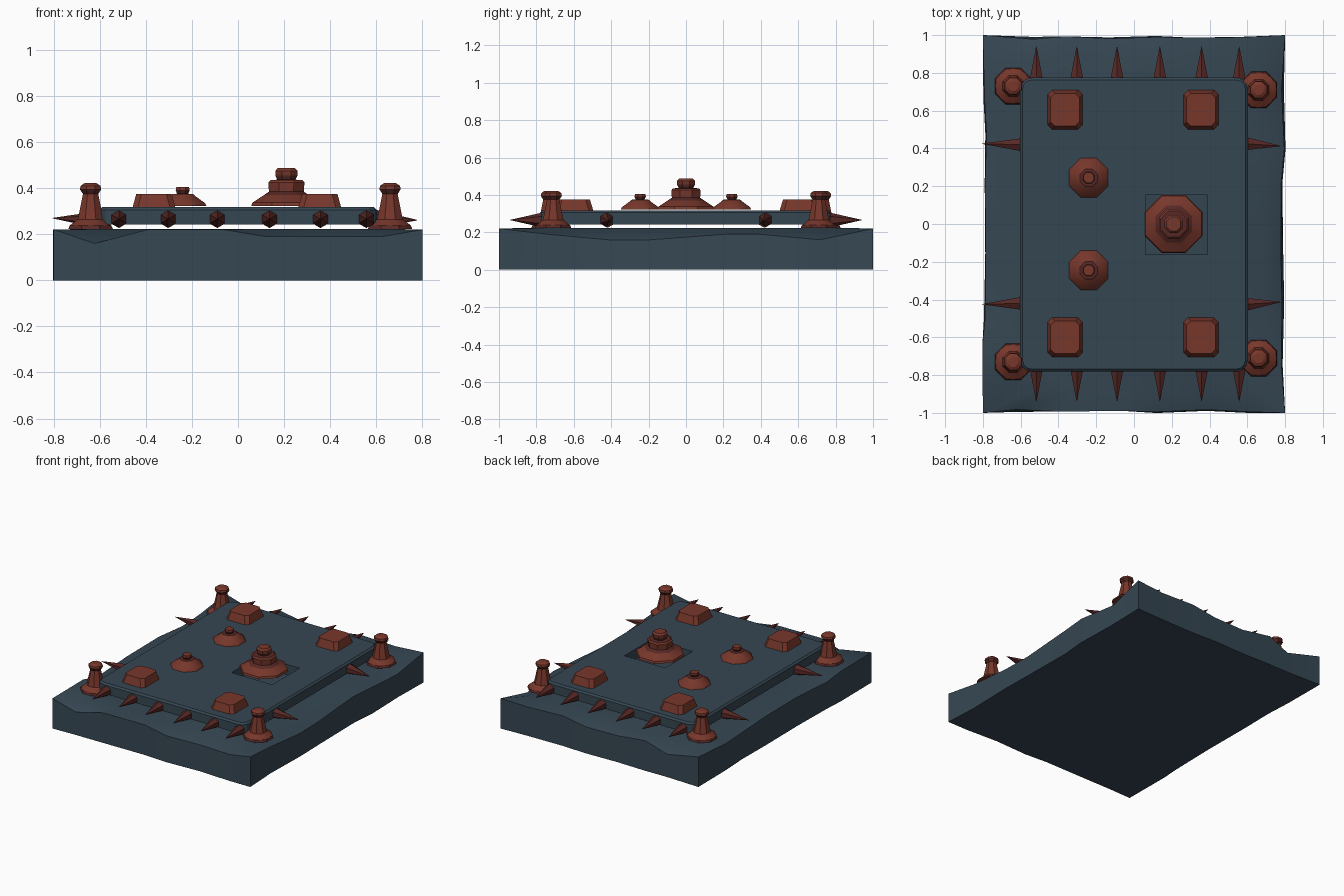
import bpy, bmesh, math, random
from mathutils import Matrix, Vector

if "Cube" in bpy.data.objects:
    bpy.data.objects.remove(bpy.data.objects["Cube"])

random.seed(4)


def mat(name, col):
    m = bpy.data.materials.new(name)
    m.diffuse_color = (*col, 1)
    m.use_nodes = True
    m.node_tree.nodes["Principled BSDF"].inputs["Base Color"].default_value = m.diffuse_color
    return m


SLATE = mat("slate", (0.036, 0.062, 0.085))
RUST = mat("rust red", (0.185, 0.038, 0.024))
DARK = mat("dark rust", (0.095, 0.021, 0.018))


def finish(name, bm, mats, angle=None):
    bmesh.ops.recalc_face_normals(bm, faces=bm.faces[:])
    me = bpy.data.meshes.new(name)
    bm.to_mesh(me)
    bm.free()
    for m in mats:
        me.materials.append(m)
    ob = bpy.data.objects.new(name, me)
    bpy.context.collection.objects.link(ob)
    if angle:
        bpy.ops.object.select_all(action='DESELECT')
        ob.select_set(True)
        bpy.context.view_layer.objects.active = ob
        bpy.ops.object.shade_smooth_by_angle(angle=math.radians(angle))
    return ob


def lathe(name, loc, profile, dark=(), n=8, angle=30):
    """Turned stud; dark lists the profile bands in the darker colour."""
    bm = bmesh.new()
    rings = []
    for r, z in profile:
        rings.append([bm.verts.new((loc[0] + r * math.cos((i + .5) * math.tau / n),
                                    loc[1] + r * math.sin((i + .5) * math.tau / n), z))
                      for i in range(n)])
    for k in range(len(rings) - 1):
        a, b = rings[k], rings[k + 1]
        for i in range(n):
            j = (i + 1) % n
            f = bm.faces.new((a[i], a[j], b[j], b[i]))
            f.material_index = 1 if k in dark else 0
    bm.faces.new(rings[0][::-1])
    bm.faces.new(rings[-1])
    return finish(name, bm, [RUST, DARK], angle)


# rough stone slab: outline with small chips, chipped rim and flat top
bm = bmesh.new()
corners = [(-.8, -1), (.8, -1), (.8, 1), (-.8, 1)]
low, rim, inner = [], [], []
for s in range(4):
    a, b = Vector(corners[s]), Vector(corners[(s + 1) % 4])
    d = (b - a).normalized()
    out = Vector((d.y, -d.x))
    n = 7
    for i in range(n):
        corner = i == 0
        t = i / n + (0 if corner else random.uniform(-.04, .04))
        p = a.lerp(b, t)
        chip = 0 if corner else random.choice((0, .01, .03, .06))
        q = p + out * random.uniform(-.015, .005) * (not corner)
        low.append(bm.verts.new((q.x, q.y, 0)))
        q = q - out * chip * .2
        rim.append(bm.verts.new((q.x, q.y, .22 - chip)))
        inner.append(bm.verts.new((p.x * .84, p.y * .88, .223)))
N = len(low)
for i in range(N):
    j = (i + 1) % N
    bm.faces.new((low[i], low[j], rim[j], rim[i]))
    bm.faces.new((rim[i], rim[j], inner[j], inner[i]))
bm.faces.new(low[::-1])
bm.faces.new(inner)
finish("stone_slab", bm, [SLATE], 40)

# raised cover plate with rounded corners and a square opening
bm = bmesh.new()
bmesh.ops.create_cube(bm, size=1, matrix=Matrix.Translation((0, -.003, .28)) @
                      Matrix.Diagonal((1.205, 1.555, .076, 1)))
upright = [e for e in bm.edges if abs(e.verts[0].co.z - e.verts[1].co.z) > .01]
bmesh.ops.bevel(bm, geom=upright, offset=.06, segments=3, profile=.5, affect='EDGES')
rimedges = [e for e in bm.edges if all(v.co.z > .3 for v in e.verts)]
bmesh.ops.bevel(bm, geom=rimedges, offset=.012, segments=1, affect='EDGES')
plate = finish("cover_plate", bm, [SLATE])
bm = bmesh.new()
bmesh.ops.create_cube(bm, size=1, matrix=Matrix.Translation((.225, -.003, .28)) @
                      Matrix.Diagonal((.33, .315, .3, 1)))
cutter = finish("opening_cutter", bm, [SLATE])
cutter.hide_render = True
cutter.hide_viewport = True
cut = plate.modifiers.new("opening", 'BOOLEAN')
cut.object = cutter
cut.solver = 'EXACT'

# corner posts
post = [(.105, .222), (.098, .238), (.06, .265), (.052, .30), (.036, .375),
        (.05, .395), (.047, .41), (.028, .422)]
for i, (x, y) in enumerate([(-.64, .73), (.66, .71), (.66, -.71), (-.64, -.73)]):
    lathe(f"corner_post_{i}", (x, y), post, dark=(0, 4))

# square studs
for i, (x, y) in enumerate([(-.365, .605), (.355, .605), (.355, -.6), (-.365, -.6)]):
    bm = bmesh.new()
    bmesh.ops.create_cube(bm, size=1, matrix=Matrix.Translation((x, y, .346)) @
                          Matrix.Diagonal((.185, .208, .058, 1)))
    for v in bm.verts:
        if v.co.z > .35:
            v.co.x += (x - v.co.x) * .17
            v.co.y += (y - v.co.y) * .17
    up = [e for e in bm.edges if abs(e.verts[0].co.z - e.verts[1].co.z) > .01]
    bmesh.ops.bevel(bm, geom=up, offset=.022, segments=1, affect='EDGES')
    finish(f"square_stud_{i}", bm, [RUST], 30)

# small round studs
small = [(.112, .322), (.105, .335), (.06, .365), (.05, .374), (.026, .376),
         (.033, .39), (.03, .405)]
for i, y in enumerate((.245, -.245)):
    lathe(f"round_stud_{i}", (-.24, y), small, dark=(3, 4))

# large central boss
lathe("central_boss", (.21, 0),
      [(.165, .322), (.16, .337), (.105, .37), (.082, .385), (.085, .425), (.075, .435),
       (.042, .437), (.052, .455), (.052, .475), (.04, .488)], dark=(2, 5, 6))


# horizontal spikes around the plate
def spike(name, base, tip, r=.039):
    a, b = Vector(base), Vector(tip)
    d = b - a
    bm = bmesh.new()
    bmesh.ops.create_cone(bm, cap_ends=True, segments=6, radius1=r, radius2=.001, depth=d.length,
                          matrix=Matrix.Translation((a + b) / 2) @
                          d.to_track_quat('Z', 'Y').to_matrix().to_4x4())
    finish(name, bm, [DARK], 30)


for s, side in ((-1, "front"), (1, "back")):
    for i, x in enumerate((-.517, -.303, -.09, .137, .358, .557)):
        spike(f"{side}_spike_{i}", (x, s * .77, .266), (x, s * .94, .266))
    spike(f"left_spike_{side}", (-.595, s * .42, .263), (-.805, s * .425, .27))
    spike(f"right_spike_{side}", (.595, s * .425, .268), (.778, s * .413, .261))
